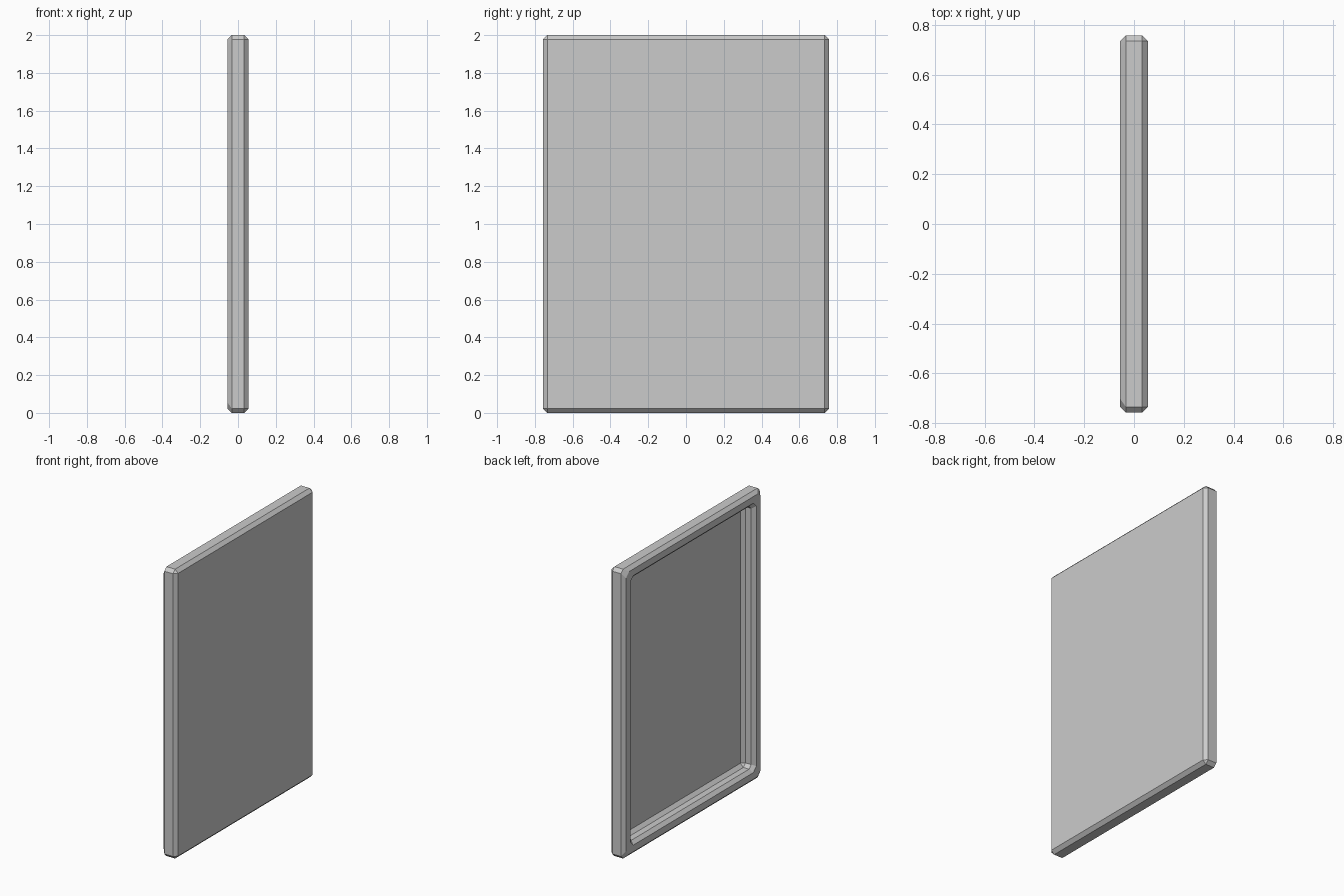
import bpy, bmesh
from mathutils import Matrix

if "Cube" in bpy.data.objects:
    bpy.data.objects.remove(bpy.data.objects["Cube"])

THICK, WIDTH, HEIGHT = 0.112, 1.514, 2.0
RIM, DEPTH, BEVEL = 0.13, 0.09, 0.023

bm = bmesh.new()

# Upright slab
bmesh.ops.create_cube(bm, size=1.0, matrix=Matrix.Translation((0, 0, HEIGHT / 2))
                      @ Matrix.Diagonal((THICK, WIDTH, HEIGHT, 1)))

# Recessed panel sunk into the left (-x) face, leaving a raised rim
bm.normal_update()
panel = min(bm.faces, key=lambda f: f.calc_center_median().x)
bmesh.ops.inset_region(bm, faces=[panel], thickness=RIM)
pocket = bmesh.ops.extrude_discrete_faces(bm, faces=[panel])["faces"]
bmesh.ops.translate(bm, verts=pocket[0].verts, vec=(DEPTH, 0, 0))
bmesh.ops.recalc_face_normals(bm, faces=bm.faces)

mesh = bpy.data.meshes.new("framed_panel")
bm.to_mesh(mesh)
bm.free()
obj = bpy.data.objects.new("framed_panel", mesh)
bpy.context.collection.objects.link(obj)

# Single flat chamfer on every edge
bev = obj.modifiers.new("chamfer", "BEVEL")
bev.width = BEVEL
bev.segments = 1
bev.limit_method = 'NONE'
